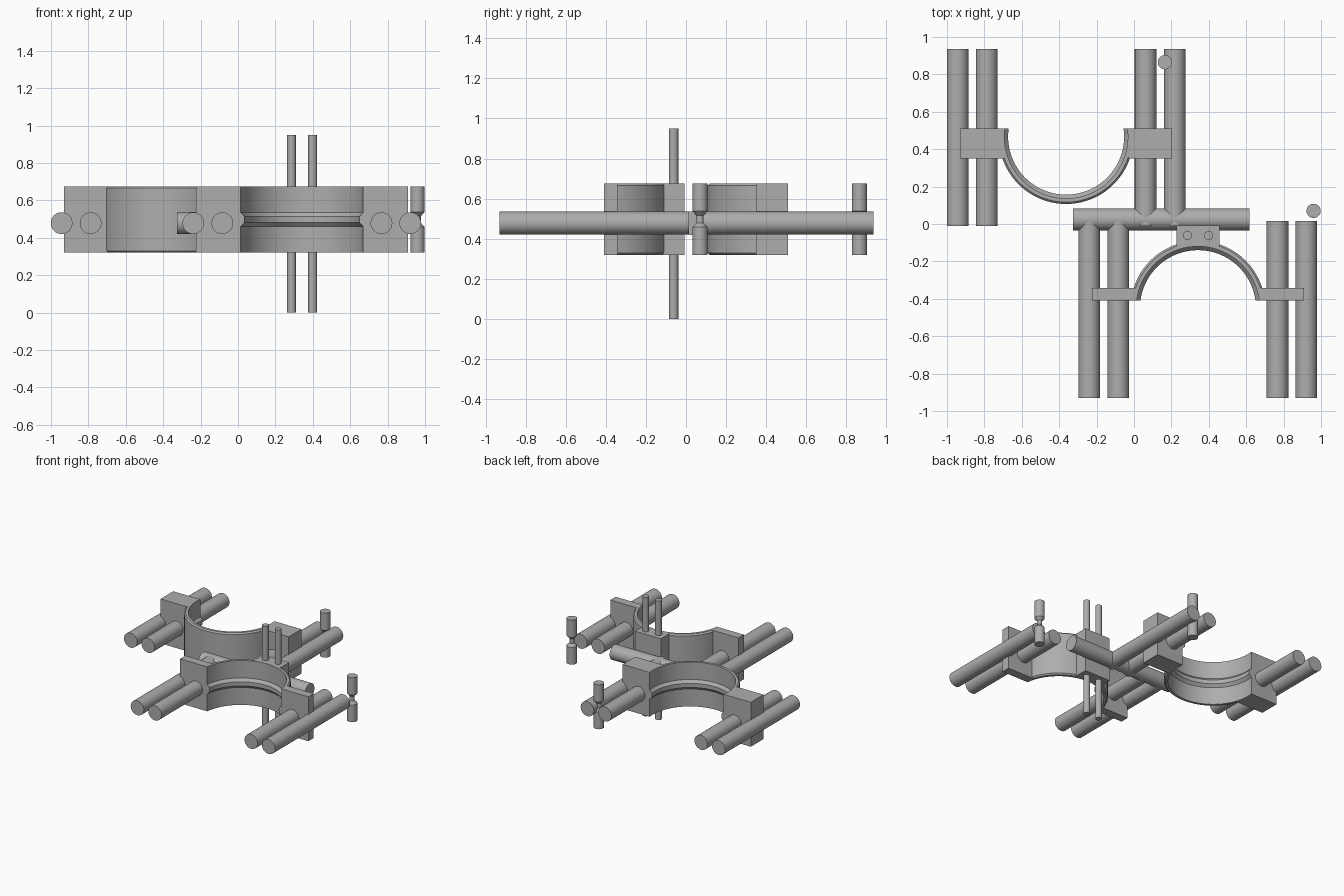
import bpy, bmesh, math

if "Cube" in bpy.data.objects:
    bpy.data.objects.remove(bpy.data.objects["Cube"])

grey = bpy.data.materials.new("plain grey")
grey.diffuse_color = (0.42, 0.42, 0.42, 1)
grey.use_nodes = True
grey.node_tree.nodes["Principled BSDF"].inputs["Base Color"].default_value = grey.diffuse_color

ROD_Z = 0.478            # height of all horizontal rods
Z0, Z1 = 0.32, 0.675     # bottom and top of the clamps
ZM = (Z0 + Z1) / 2


def finish(name, bm, smooth=True):
    bmesh.ops.recalc_face_normals(bm, faces=bm.faces)
    me = bpy.data.meshes.new(name)
    bm.to_mesh(me)
    bm.free()
    me.materials.append(grey)
    ob = bpy.data.objects.new(name, me)
    bpy.context.collection.objects.link(ob)
    if smooth:
        bpy.ops.object.select_all(action='DESELECT')
        ob.select_set(True)
        bpy.context.view_layer.objects.active = ob
        bpy.ops.object.shade_smooth_by_angle(angle=math.radians(25))
    return ob


def box(name, x0, x1, y0, y1):
    bm = bmesh.new()
    bmesh.ops.create_cube(bm, size=1)
    for v in bm.verts:
        v.co = (x0 if v.co.x < 0 else x1,
                y0 if v.co.y < 0 else y1,
                Z0 if v.co.z < 0 else Z1)
    return finish(name, bm, False)


def turned(name, profile, loc, rot=(0, 0, 0), n=48):
    """Solid of revolution about local z from (radius, height) points."""
    bm = bmesh.new()
    rings = [[bm.verts.new((r * math.cos(2 * math.pi * i / n),
                            r * math.sin(2 * math.pi * i / n), z))
              for i in range(n)] for r, z in profile]
    for a, b in zip(rings, rings[1:]):
        for i in range(n):
            j = (i + 1) % n
            bm.faces.new((a[i], a[j], b[j], b[i]))
    bm.faces.new(rings[0])
    bm.faces.new(rings[-1])
    ob = finish(name, bm)
    ob.location, ob.rotation_euler = loc, rot
    return ob


def rod(name, r, length, loc, rot=(0, 0, 0)):
    return turned(name, [(r, -length / 2), (r, length / 2)], loc, rot)


def half_ring(name, cx, cy, flat, side, n=72):
    """Half ring with an inner ridge, cut flat at y = flat; side is the bulge direction."""
    c = 0.01
    prof = [(0.33, Z0), (0.33, ZM - 0.038), (0.31, ZM - 0.016), (0.31, ZM + 0.016),
            (0.33, ZM + 0.038), (0.33, Z1), (0.36 - c, Z1), (0.36, Z1 - c),
            (0.36, Z0 + c), (0.36 - c, Z0)]
    bm = bmesh.new()
    cols = []
    for r, z in prof:
        a0 = math.asin((flat - cy) * side / r)
        col = []
        for i in range(n + 1):
            a = a0 + (math.pi - 2 * a0) * i / n
            col.append(bm.verts.new((cx + r * math.cos(a), cy + side * r * math.sin(a), z)))
        cols.append(col)
    for k, a in enumerate(cols):
        b = cols[(k + 1) % len(cols)]
        for i in range(n):
            bm.faces.new((a[i], a[i + 1], b[i + 1], b[i]))
    for i in (0, n):
        bm.faces.new([col[i] for col in cols])
    return finish(name, bm)


# back clamp half, bulging to the front
half_ring("back_half_ring", -0.363, 0.467, 0.51, -1)
box("back_left_block", -0.93, -0.696, 0.35, 0.51)
box("back_right_block", -0.03, 0.203, 0.35, 0.51)

# front clamp half, bulging to the back
half_ring("front_half_ring", 0.342, -0.45, -0.41, 1)
box("front_left_block", -0.225, 0.010, -0.41, -0.342)
box("front_right_block", 0.674, 0.909, -0.41, -0.342)
box("front_mount_block", 0.227, 0.457, -0.118, -0.007)

# long rods running front to back
along_y = (math.pi / 2, 0, 0)
for x in (-0.943, -0.788, 0.062, 0.218):
    rod("back_rod", 0.058, 0.945, (x, 0.4625, ROD_Z), along_y)
for x in (-0.239, -0.084, 0.767, 0.921):
    rod("front_rod", 0.058, 0.945, (x, -0.4575, ROD_Z), along_y)

# cross bar running left to right
rod("cross_bar", 0.059, 0.944, (0.145, 0.024, ROD_Z), (0, math.pi / 2, 0))

# thin upright pins through the mount block
for x in (0.286, 0.399):
    rod("upright_pin", 0.024, 0.95, (x, -0.062, 0.475))

# necked pins
h = (Z1 - Z0) / 2
neck = [(0.038, -h), (0.038, -0.04), (0.018, -0.018),
        (0.018, 0.018), (0.038, 0.04), (0.038, h)]
for x, y in ((0.96, 0.07), (0.165, 0.865)):
    turned("necked_pin", neck, (x, y, ZM))
